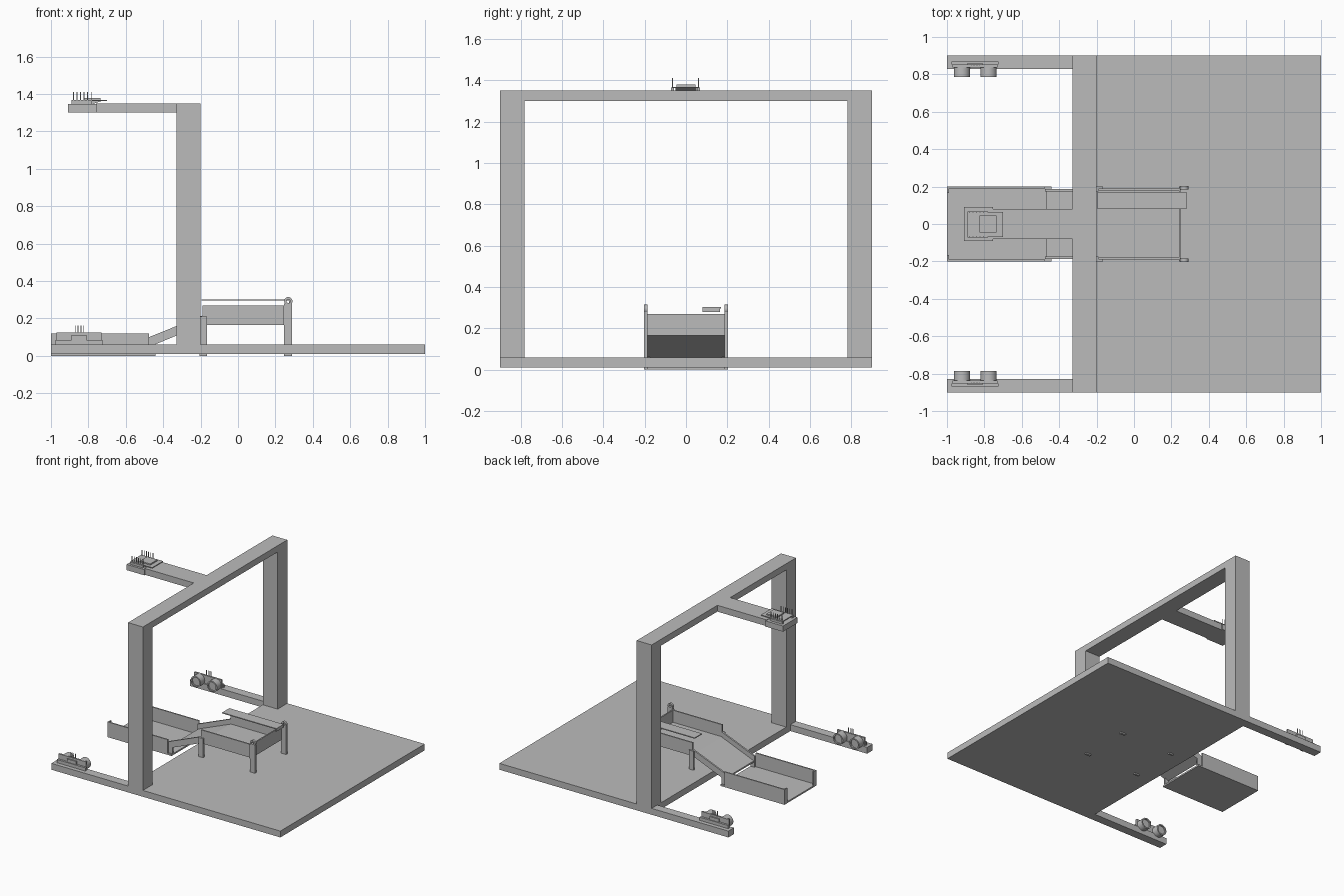
import bpy, bmesh, math
from mathutils import Vector

cube = bpy.data.objects.get("Cube")
if cube:
    bpy.data.objects.remove(cube, do_unlink=True)

grey = bpy.data.materials.new("plain grey")
grey.use_nodes = True
COLOUR = (0.5, 0.5, 0.5, 1)
grey.diffuse_color = COLOUR
grey.node_tree.nodes["Principled BSDF"].inputs["Base Color"].default_value = COLOUR


def finish(name, bm):
    bmesh.ops.recalc_face_normals(bm, faces=bm.faces)
    mesh = bpy.data.meshes.new(name)
    bm.to_mesh(mesh)
    bm.free()
    mesh.materials.append(grey)
    obj = bpy.data.objects.new(name, mesh)
    bpy.context.collection.objects.link(obj)
    return obj


def extrude(name, points, axis, a, b):
    """Extrude a 2D outline along an axis from a to b."""
    def place(p):
        v = list(p)
        v.insert(axis, a)
        return Vector(v)
    bm = bmesh.new()
    face = bm.faces.new([bm.verts.new(place(p)) for p in points])
    new = bmesh.ops.extrude_face_region(bm, geom=[face])["geom"]
    shift = Vector((0, 0, 0))
    shift[axis] = b - a
    bmesh.ops.translate(bm, vec=shift,
                        verts=[g for g in new if isinstance(g, bmesh.types.BMVert)])
    return finish(name, bm)


def box(name, x0, x1, y0, y1, z0, z1):
    return extrude(name, [(x0, y0), (x1, y0), (x1, y1), (x0, y1)], 2, z0, z1)


def tube(name, x, z, y0, y1, outer, inner, floor=None, sides=32):
    """Ring along y; floor closes the bore at that y."""
    bm = bmesh.new()
    loops = []
    section = [(outer, y0), (outer, y1), (inner, y1), (inner, y0)]
    for r, y in section:
        loops.append([bm.verts.new((x + r * math.cos(t), y, z + r * math.sin(t)))
                      for t in (2 * math.pi * i / sides for i in range(sides))])
    for k in range(4):
        p, q = loops[k], loops[(k + 1) % 4]
        for i in range(sides):
            j = (i + 1) % sides
            f = bm.faces.new((p[i], p[j], q[j], q[i]))
            f.smooth = k % 2 == 0
    for e in bm.edges:
        if any(not f.smooth for f in e.link_faces):
            e.smooth = False
    obj = finish(name, bm)
    if floor is not None:
        disc = bmesh.new()
        bmesh.ops.create_circle(disc, cap_ends=True, segments=sides, radius=inner)
        for v in disc.verts:
            v.co = Vector((x + v.co.x, floor, z + v.co.y))
        finish(name + "_bore", disc)
    return obj


# Base plate with two arms
extrude("base_plate", [(1, -.9), (1, .9), (-1, .9), (-1, .83), (-.33, .83),
                       (-.33, -.83), (-1, -.83), (-1, -.9)], 2, .01, .06)

# Portal frame and its cantilever
extrude("portal_frame", [(-.9, .06), (-.9, 1.35), (.9, 1.35), (.9, .06), (.78, .06),
                         (.78, 1.3), (-.78, 1.3), (-.78, .06)], 0, -.33, -.2)
box("top_arm", -.76, -.33, -.08, .08, 1.3, 1.35)
box("arm_end_block", -.91, -.755, -.09, .09, 1.3, 1.345)

# Circuit board on the cantilever
box("top_board", -.89, -.7, -.07, .065, 1.362, 1.368)
box("top_chip", -.825, -.735, -.045, .045, 1.368, 1.378)
extrude("top_wedge", [(-.78, 1.345), (-.73, 1.362), (-.78, 1.362)], 1, -.05, .05)
for y in (-.065, .06):
    box("header_strip", -.89, -.78, y - .008, y + .008, 1.345, 1.362)
    for i in range(6):
        x = -.88 + i * .019
        box("header_pin", x - .002, x + .002, y - .002, y + .002, 1.345, 1.41)

# Lower tray, open towards the ramp
box("tray_floor", -1, -.44, -.2, .2, 0, .012)

# Raised bin floor and end wall
box("bin_floor", -.19, .25, -.19, .19, .165, .175)
box("bin_end_wall", .24, .25, -.2, .2, .165, .27)

# Sloped ramp floor
extrude("ramp_floor", [(-.47, .05), (-.19, .165), (-.19, .175), (-.47, .062)],
        1, -.18, .18)

# Swinging flap over the bin
box("flap", -.195, .28, .08, .17, .295, .302)
box("flap_lip", .272, .28, .08, .165, .278, .302)

for s in (-1, 1):
    def sbox(name, x0, x1, y0, y1, z0, z1):
        return box(name, x0, x1, s * y0, s * y1, z0, z1)

    # Tray sides and corner lips
    sbox("tray_side", -1, -.475, .19, .2, 0, .12)
    sbox("tray_lip", -1, -.99, .165, .2, 0, .12)

    # Ramp sides with a foot on the tray
    extrude("ramp_side", [(-.475, 0), (-.44, 0), (-.44, .062), (-.19, .165),
                          (-.19, .215), (-.475, .1)], 1, s * .175, s * .188)

    # Bin sides and legs
    sbox("bin_side", -.19, .25, .18, .19, .165, .27)
    sbox("short_leg", -.205, -.165, .185, .2, 0, .21)
    sbox("tall_leg", .247, .29, .185, .203, 0, .28)
    tube("hinge_ring", .269, .292, s * .185, s * .203, .022, .01, sides=24)

    # Distance sensor on the base arm
    sbox("sensor_holder", -.975, -.725, .852, .868, .06, .085)
    sbox("sensor_board", -.97, -.73, .838, .852, .06, .125)
    sbox("sensor_chip", -.89, -.81, .852, .862, .085, .11)
    for x in (-.92, -.777):
        tube("sensor_eye", x, .082, s * .785, s * .84, .043, .033, s * .795)
    for i in range(4):
        x = -.87 + i * .015
        sbox("sensor_pin", x - .002, x + .002, .848, .852, .12, .163)
